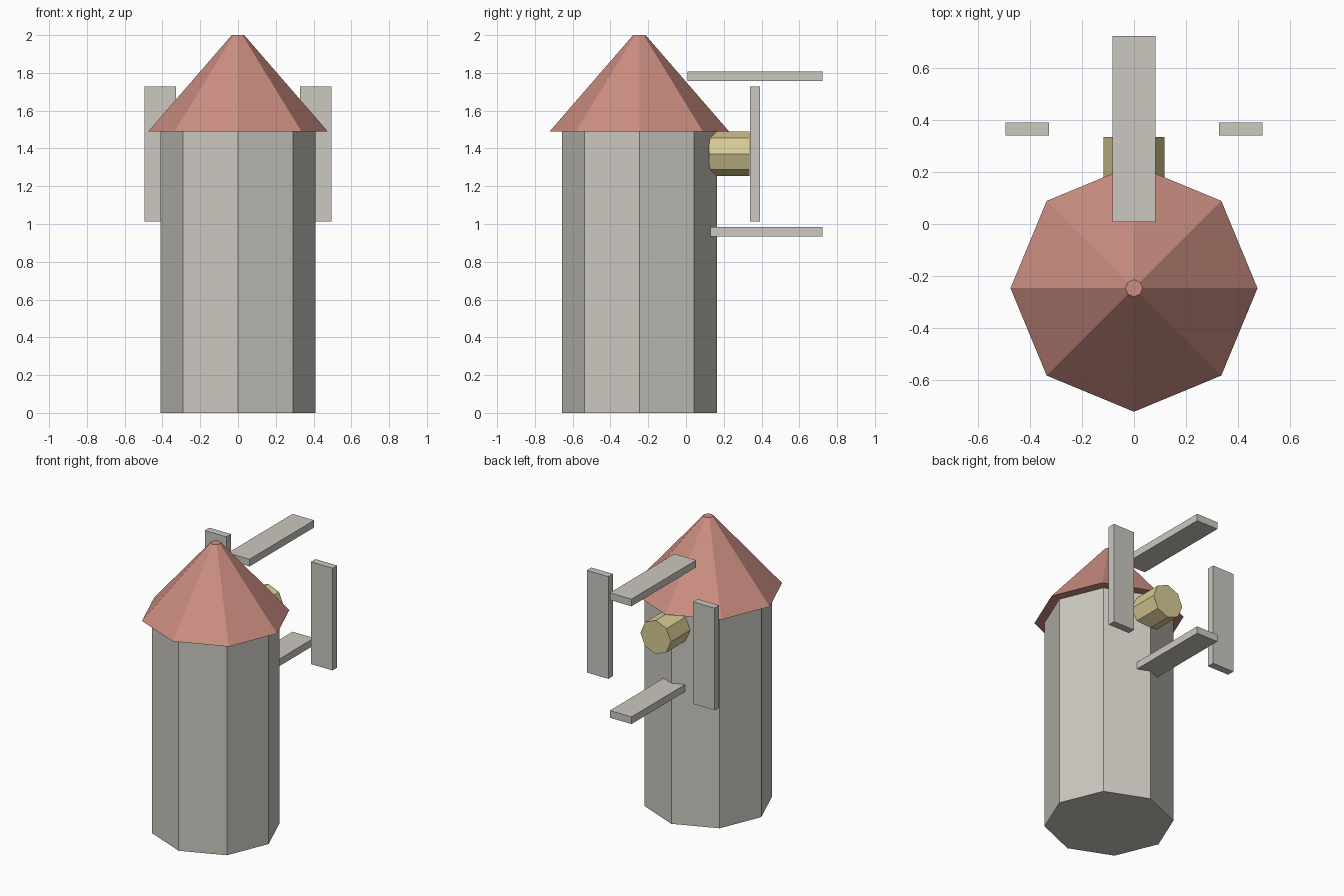
import bpy, math

if "Cube" in bpy.data.objects:
    bpy.data.objects.remove(bpy.data.objects["Cube"])

def material(name, rgb):
    m = bpy.data.materials.new(name)
    m.diffuse_color = (*rgb, 1)
    m.use_nodes = True
    m.node_tree.nodes["Principled BSDF"].inputs["Base Color"].default_value = m.diffuse_color
    return m

stone = material("warm grey", (0.60, 0.58, 0.53))
tile = material("clay red", (0.60, 0.27, 0.22))
brass = material("pale yellow", (0.70, 0.60, 0.30))

def finish(name, mat):
    ob = bpy.context.object
    ob.name = name
    ob.data.materials.append(mat)
    bpy.ops.object.transform_apply(location=False, rotation=True, scale=True)

def octagon(name, mat, r1, r2, depth, loc, rot=(0, 0, 0)):
    bpy.ops.mesh.primitive_cone_add(vertices=8, radius1=r1, radius2=r2, depth=depth,
                                    location=loc, rotation=rot)
    finish(name, mat)

def box(name, mat, size, loc):
    bpy.ops.mesh.primitive_cube_add(size=1, location=loc)
    bpy.context.object.scale = size
    finish(name, mat)

AXIS_Y = -0.247
# Tower and roof
octagon("tower", stone, 0.41, 0.41, 1.49, (0, AXIS_Y, 0.745))
octagon("roof", tile, 0.475, 0.033, 0.51, (0, AXIS_Y, 1.745))

# Hub pointing backwards
HUB_Z = 1.371
octagon("hub", brass, 0.118, 0.118, 0.213, (0, 0.2285, HUB_Z), (math.pi / 2, 0, 0))

# Four detached sails around the hub
for side, label in ((1, "right"), (-1, "left")):
    box("sail_" + label, stone, (0.167, 0.051, 0.715), (side * 0.411, 0.365, HUB_Z))
for side, label in ((1, "upper"), (-1, "lower")):
    box("sail_" + label, stone, (0.167, 0.715, 0.05), (0, 0.365, HUB_Z + side * 0.412))
